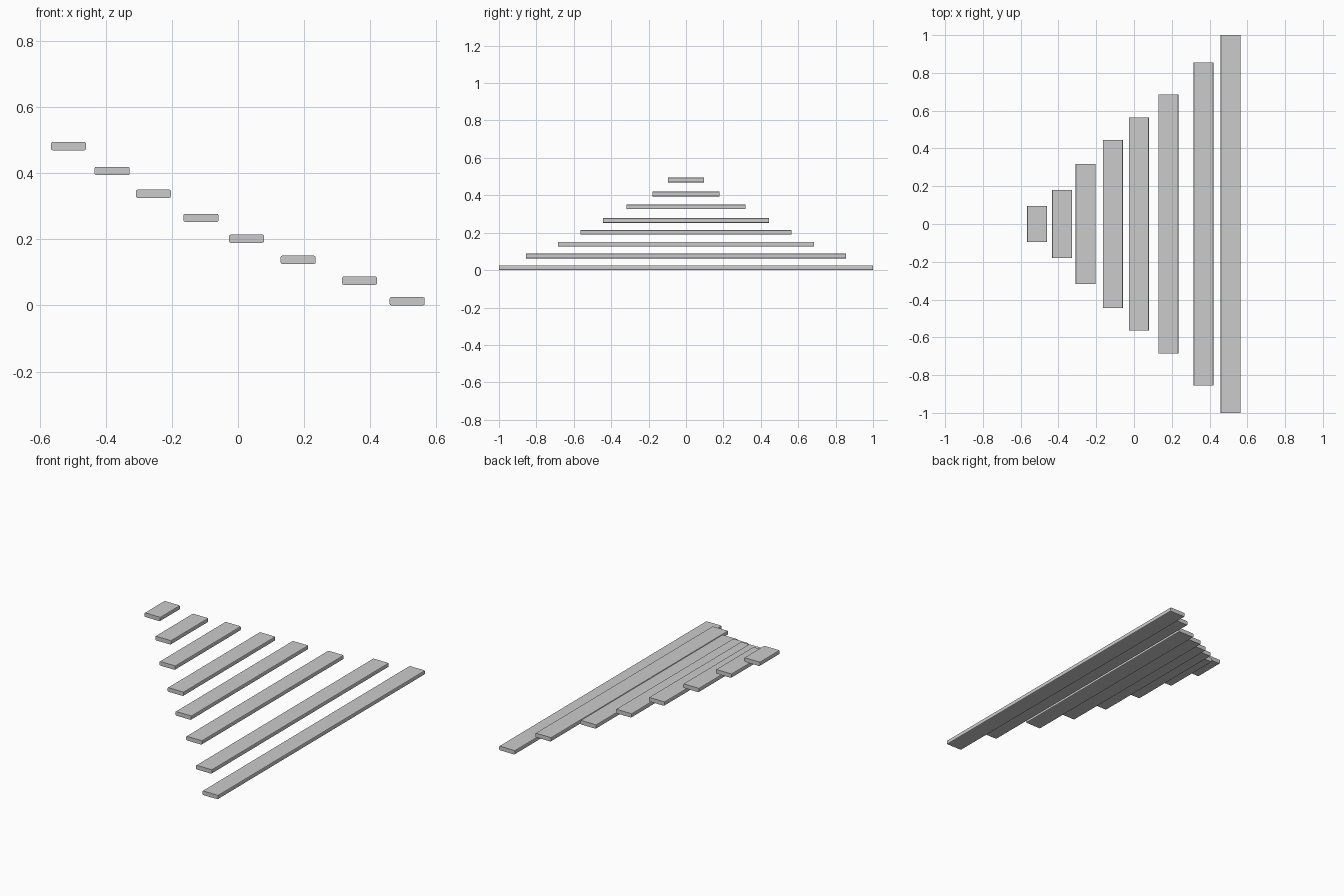
import bpy, bmesh

if "Cube" in bpy.data.objects:
    bpy.data.objects.remove(bpy.data.objects["Cube"])

WIDTH, THICK = 0.106, 0.025

# centre x, centre z, half length in y for each tread, top to bottom
TREADS = [
    (-0.513, 0.482, 0.095),
    (-0.381, 0.407, 0.180),
    (-0.256, 0.338, 0.317),
    (-0.112, 0.265, 0.444),
    (0.026, 0.202, 0.565),
    (0.182, 0.138, 0.685),
    (0.368, 0.075, 0.855),
    (0.512, 0.0125, 1.0),
]


def plank(name, x, z, half):
    """Board along y with its four long edges rounded and square-cut ends."""
    bm = bmesh.new()
    bmesh.ops.create_cube(bm, size=1)
    bmesh.ops.scale(bm, vec=(WIDTH, 2 * half, THICK), verts=bm.verts)
    long_edges = [e for e in bm.edges
                  if abs(e.verts[0].co.y - e.verts[1].co.y) > half]
    bmesh.ops.bevel(bm, geom=long_edges, offset=0.005, segments=2,
                    profile=0.5, affect='EDGES')
    mesh = bpy.data.meshes.new(name)
    bm.to_mesh(mesh)
    bm.free()
    obj = bpy.data.objects.new(name, mesh)
    obj.location = (x, 0, z)
    bpy.context.collection.objects.link(obj)


# floating treads, widening as they descend
for i, (x, z, half) in enumerate(TREADS, 1):
    plank(f"tread_{i}", x, z, half)
